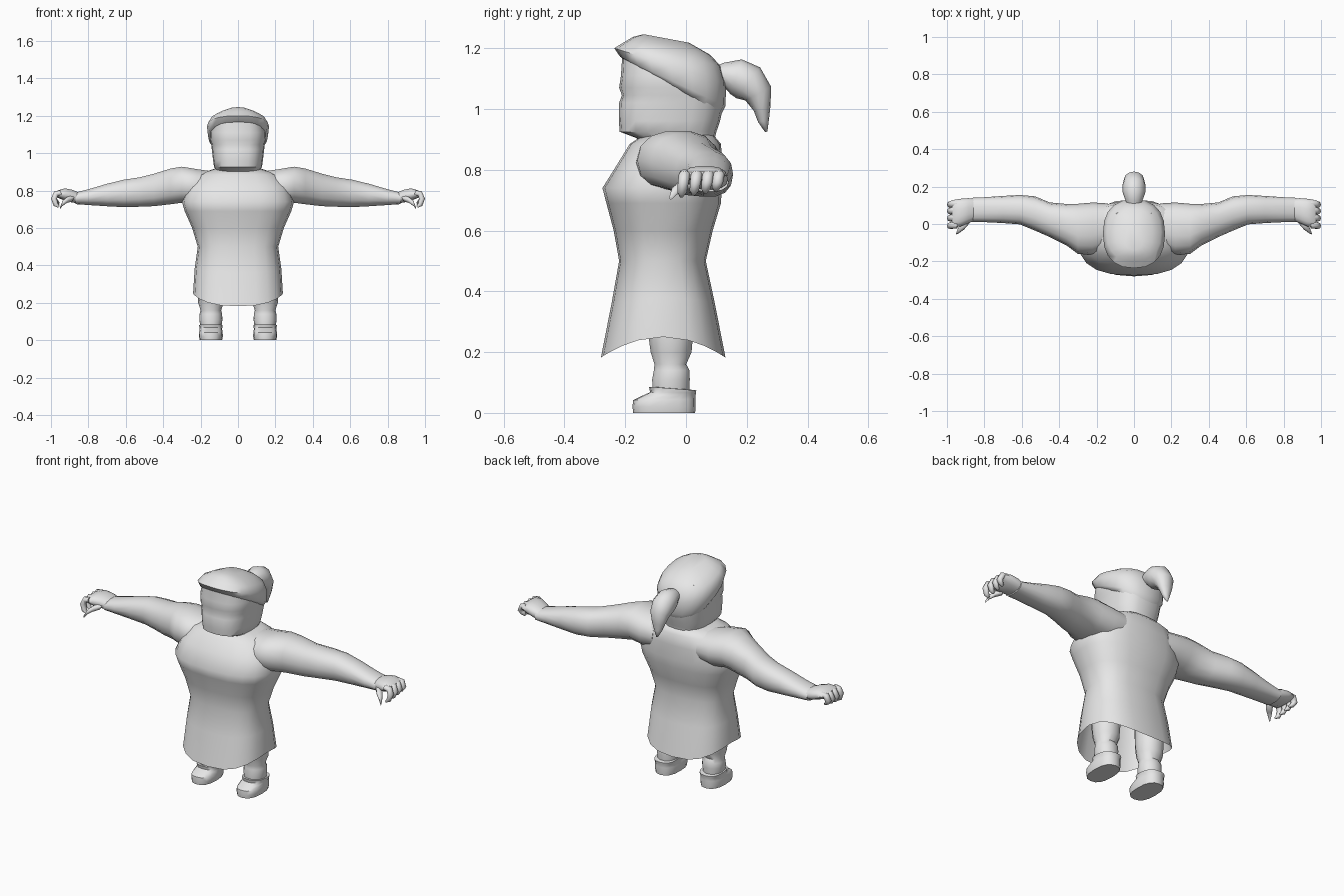
import bpy, bmesh, math
from mathutils import Vector

mat = bpy.data.materials.new("plain grey")
mat.diffuse_color = (0.8, 0.8, 0.8, 1)


def spow(v, n):
    return math.copysign(abs(v) ** (2 / n), v)


def loft(name, rings, caps=(True, True), mirror=False, angle=50):
    """Skin a list of closed rings, optionally mirrored across x = 0."""
    bm = bmesh.new()
    vs = [[bm.verts.new(p) for p in r] for r in rings]
    n = len(vs[0])
    for a, b in zip(vs, vs[1:]):
        for i in range(n):
            j = (i + 1) % n
            bm.faces.new((a[i], a[j], b[j], b[i]))
    for ring, on in ((vs[0], caps[0]), (vs[-1], caps[1])):
        if on:
            bm.faces.new(ring)
    bmesh.ops.recalc_face_normals(bm, faces=bm.faces)
    me = bpy.data.meshes.new(name)
    bm.to_mesh(me)
    bm.free()
    me.materials.append(mat)
    ob = bpy.data.objects.new(name, me)
    bpy.context.collection.objects.link(ob)
    bpy.ops.object.select_all(action='DESELECT')
    ob.select_set(True)
    bpy.context.view_layer.objects.active = ob
    bpy.ops.object.shade_smooth_by_angle(angle=math.radians(angle))
    if mirror:
        m = ob.modifiers.new("mirror", 'MIRROR')
        m.use_mirror_merge = False
    return ob


def flat_ring(hw, yf, yb, zf, zb, n=2.4, cx=0, drop=0, seg=20):
    """Ring around z: half width, front/back y and front/back z."""
    out = []
    for k in range(seg):
        a = 2 * math.pi * k / seg
        s = spow(math.sin(a), n)
        t = (s + 1) / 2
        out.append((cx + hw * spow(math.cos(a), n), yf + (yb - yf) * t,
                    zf + (zb - zf) * t - drop * s * s))
    return out


def arm_ring(x, y0, y1, z0, z1, seg=14):
    """Ring around x."""
    return [(x, (y0 + y1) / 2 + (y1 - y0) / 2 * spow(math.cos(a), 2.3),
             (z0 + z1) / 2 + (z1 - z0) / 2 * spow(math.sin(a), 2.3))
            for a in (2 * math.pi * k / seg for k in range(seg))]


def tube(name, path, widths, depths, side, mirror=False, seg=10):
    """Tapered tube along a path; side is the direction of the width."""
    pts = [Vector(p) for p in path]
    side = Vector(side).normalized()
    rings = []
    for i, p in enumerate(pts):
        t = (pts[min(i + 1, len(pts) - 1)] - pts[max(i - 1, 0)]).normalized()
        up = t.cross(side).normalized()
        rings.append([p + side * widths[i] * math.cos(a) + up * depths[i] * math.sin(a)
                      for a in (2 * math.pi * k / seg for k in range(seg))])
    return loft(name, rings, mirror=mirror, angle=70)


# Dress, open at the hem: z, half width, front y, back y, hem drop
dress = [(0.25, 0.24, -0.28, 0.13, 0.068), (0.38, 0.232, -0.245, 0.095, 0.02),
         (0.50, 0.215, -0.22, 0.065, 0), (0.60, 0.245, -0.238, 0.088, 0),
         (0.69, 0.285, -0.262, 0.115, 0), (0.74, 0.30, -0.275, 0.118, 0),
         (0.82, 0.28, -0.225, 0.12, 0), (0.885, 0.22, -0.185, 0.115, 0),
         (0.915, 0.13, -0.14, 0.09, 0)]
loft("dress", [flat_ring(w, f, b, z, z, 2.6, drop=d) for z, w, f, b, d in dress],
     caps=(False, True))

# Arms
arm = [(0.14, -0.13, 0.11, 0.74, 0.905), (0.22, -0.165, 0.115, 0.725, 0.917),
       (0.30, -0.16, 0.108, 0.733, 0.93), (0.36, -0.115, 0.107, 0.725, 0.92),
       (0.45, -0.07, 0.115, 0.715, 0.892), (0.53, -0.035, 0.148, 0.712, 0.872),
       (0.61, -0.002, 0.155, 0.71, 0.86), (0.70, 0.005, 0.15, 0.715, 0.838),
       (0.80, 0.01, 0.143, 0.722, 0.808), (0.87, 0.012, 0.14, 0.727, 0.79)]
loft("arm", [arm_ring(*r) for r in arm], mirror=True)

# Hands with curled fingers and thumb
palm = [(0.85, 0.02, 0.135, 0.732, 0.79), (0.885, 0.005, 0.138, 0.735, 0.805),
        (0.925, -0.012, 0.135, 0.745, 0.813), (0.96, -0.018, 0.13, 0.76, 0.803),
        (0.972, -0.01, 0.12, 0.77, 0.795)]
loft("palm", [arm_ring(*r) for r in palm], mirror=True)
for i, y in enumerate((-0.005, 0.035, 0.073, 0.108)):
    lift = 0.006 * i
    tube("finger_%d" % (i + 1),
         [(0.945, y, 0.788), (0.972, y, 0.784), (0.984, y - 0.004, 0.757),
          (0.974, y - 0.008, 0.725 + lift), (0.958, y - 0.01, 0.713 + lift)],
         (0.018, 0.019, 0.018, 0.015, 0.007), (0.014, 0.016, 0.016, 0.013, 0.006),
         (0, 1, 0), mirror=True, seg=8)
tube("thumb", [(0.89, 0.02, 0.757), (0.915, -0.012, 0.75), (0.938, -0.035, 0.732),
               (0.95, -0.05, 0.708)],
     (0.02, 0.02, 0.016, 0.006), (0.02, 0.019, 0.014, 0.006), (0, 0.6, 0.8),
     mirror=True, seg=8)

# Head and neck: z, half width, front y, back y
head = [(0.86, 0.11, -0.12, 0.09), (0.905, 0.115, -0.165, 0.095),
        (0.925, 0.128, -0.218, 0.10), (0.96, 0.133, -0.221, 0.112),
        (1.02, 0.14, -0.22, 0.125), (1.045, 0.143, -0.211, 0.128),
        (1.07, 0.148, -0.22, 0.125), (1.11, 0.15, -0.214, 0.12),
        (1.17, 0.135, -0.21, 0.08)]
loft("head", [flat_ring(w, f, b, z, z, 2.7) for z, w, f, b in head])

# Swept-back hair cap on a tilted hairline
hair = [(0.146, -0.208, 0.118, 1.165, 0.985), (0.16, -0.217, 0.13, 1.172, 1.01),
        (0.166, -0.236, 0.132, 1.20, 1.085), (0.145, -0.20, 0.115, 1.222, 1.14),
        (0.10, -0.175, 0.08, 1.237, 1.178), (0.05, -0.14, 0.01, 1.246, 1.218)]
loft("hair", [flat_ring(*r) for r in hair], angle=60)

# Ponytail
tube("ponytail", [(0, 0.09, 1.105), (0, 0.125, 1.112), (0, 0.165, 1.106), (0, 0.205, 1.086),
                  (0, 0.238, 1.05), (0, 0.25, 1.00), (0, 0.255, 0.96), (0, 0.264, 0.925)],
     (0.035, 0.045, 0.06, 0.062, 0.054, 0.038, 0.022, 0.005),
     (0.03, 0.04, 0.06, 0.064, 0.048, 0.028, 0.018, 0.004), (1, 0, 0), seg=12)

# Legs: z, half width, front y, back y
leg = [(0.07, 0.055, -0.11, 0.012), (0.11, 0.062, -0.113, 0.014),
       (0.14, 0.06, -0.107, 0.013), (0.16, 0.055, -0.105, 0.002),
       (0.20, 0.068, -0.118, 0.02), (0.26, 0.072, -0.126, 0.025),
       (0.40, 0.074, -0.13, 0.025)]
loft("leg", [flat_ring(w, f, b, z, z, 2.1, cx=0.145, seg=14) for z, w, f, b in leg],
     mirror=True)

# Shoes with an ankle cuff
shoe = [(0.0, 0.06, -0.174, 0.03, 0, 0), (0, 0.064, -0.176, 0.032, 0.02, 0.02),
        (0, 0.063, -0.174, 0.032, 0.042, 0.045), (0, 0.06, -0.145, 0.032, 0.056, 0.06),
        (0, 0.061, -0.118, 0.033, 0.068, 0.066), (0, 0.063, -0.122, 0.034, 0.086, 0.074),
        (0, 0.05, -0.105, 0.02, 0.086, 0.076)]
loft("shoe", [flat_ring(w, f, b, zf, zb, 2.5, cx=0.145, seg=16)
              for _, w, f, b, zf, zb in shoe], mirror=True)
